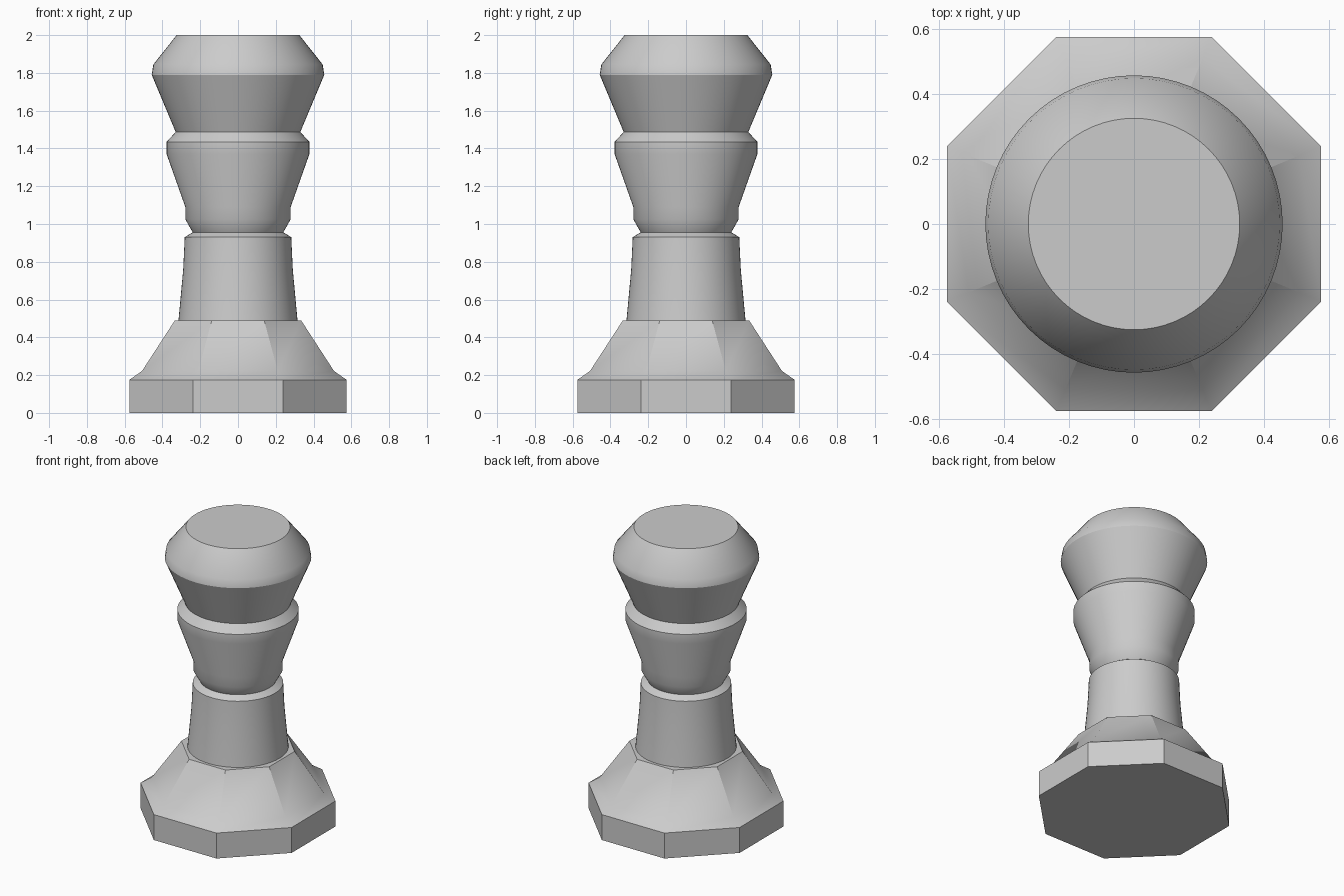
import bpy, bmesh, math

cube = bpy.data.objects.get("Cube")
if cube:
    bpy.data.objects.remove(cube, do_unlink=True)

grey = bpy.data.materials.new("light_grey")
grey.use_nodes = True
colour = (0.6, 0.6, 0.6, 1)
grey.diffuse_color = colour
grey.node_tree.nodes["Principled BSDF"].inputs["Base Color"].default_value = colour


def lathe(name, profile, sides, turn=0.0):
    """Closed solid from (radius, height) rings, capped at both ends."""
    bm = bmesh.new()
    rings = []
    for r, z in profile:
        angles = [turn + math.tau * i / sides for i in range(sides)]
        rings.append([bm.verts.new((r * math.cos(a), r * math.sin(a), z)) for a in angles])
    for low, high in zip(rings, rings[1:]):
        for i in range(sides):
            j = (i + 1) % sides
            bm.faces.new((low[i], low[j], high[j], high[i]))
    bm.faces.new(rings[0][::-1])
    bm.faces.new(rings[-1])
    mesh = bpy.data.meshes.new(name)
    bm.to_mesh(mesh)
    bm.free()
    mesh.materials.append(grey)
    obj = bpy.data.objects.new(name, mesh)
    bpy.context.collection.objects.link(obj)
    bpy.ops.object.select_all(action='DESELECT')
    obj.select_set(True)
    bpy.context.view_layer.objects.active = obj
    bpy.ops.object.shade_smooth_by_angle(angle=math.radians(30))
    return obj


# Octagonal foot, sized by its flats, with a flat side facing front
foot = [(0.575, 0), (0.575, 0.175), (0.508, 0.222), (0.334, 0.49)]
corner = 1 / math.cos(math.pi / 8)
lathe("octagonal_base", [(r * corner, z) for r, z in foot], 8, math.pi / 8)

# Round turned body: shaft, neck groove, collar and head
body = [
    (0.315, 0.49), (0.29, 0.76), (0.282, 0.93), (0.24, 0.956),
    (0.279, 1.025), (0.279, 1.09), (0.378, 1.37), (0.378, 1.435),
    (0.33, 1.487), (0.457, 1.79), (0.448, 1.845), (0.325, 2.0),
]
lathe("turned_body", body, 64)
